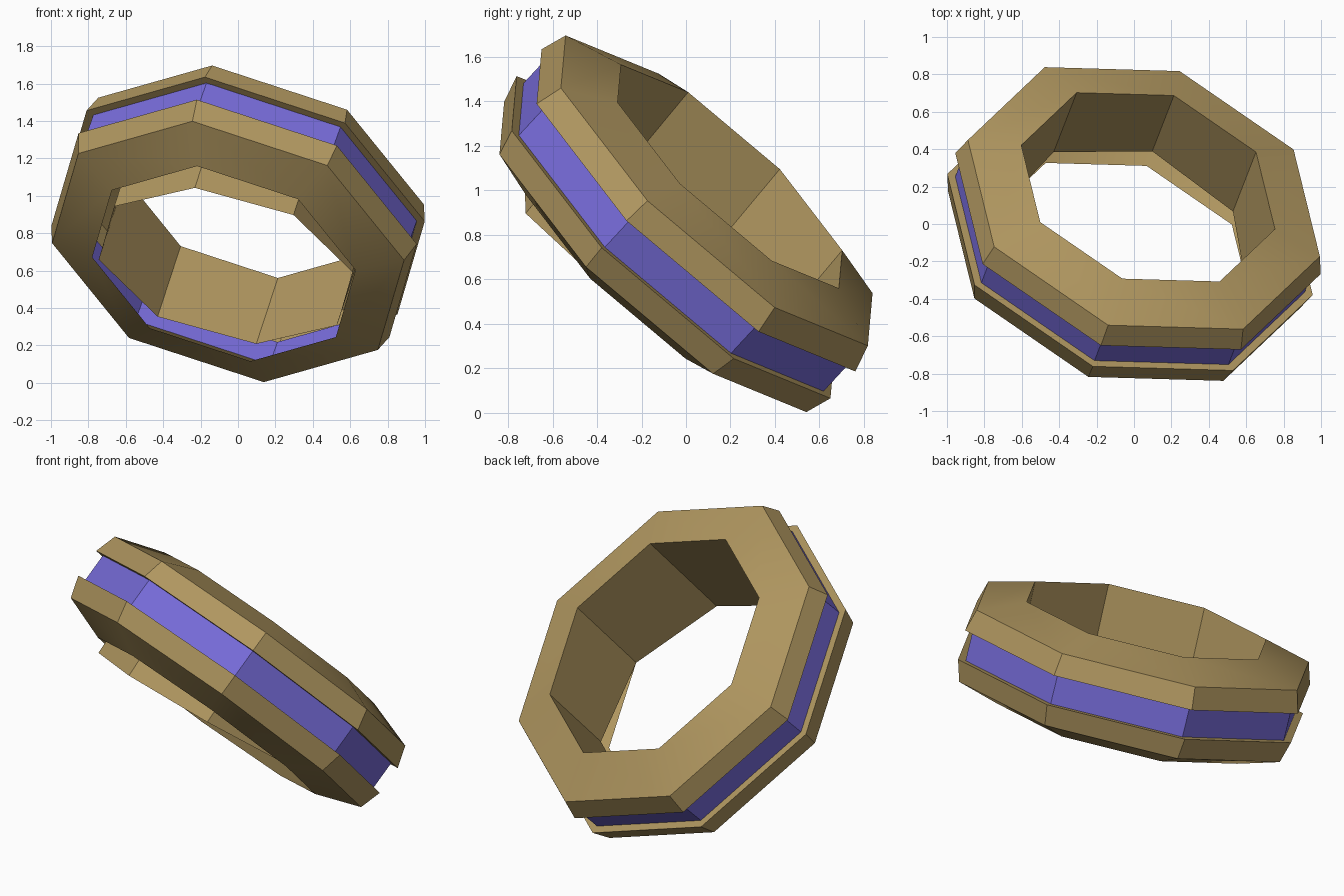
import bpy, bmesh, math
from mathutils import Vector

if "Cube" in bpy.data.objects:
    bpy.data.objects.remove(bpy.data.objects["Cube"])

# ring frame: tilted axis, and two radial directions through octagon corners
CENTRE = Vector((0, 0, 0.85))
AXIS = Vector((0.252, 0.658, 0.710)).normalized()
RAD = Vector((0.191, 0.679, -0.697))
RAD = (RAD - AXIS * RAD.dot(AXIS)).normalized()
SIDE = AXIS.cross(RAD)


def material(name, rgb):
    m = bpy.data.materials.new(name)
    m.diffuse_color = (*rgb, 1)
    m.use_nodes = True
    m.node_tree.nodes["Principled BSDF"].inputs["Base Color"].default_value = m.diffuse_color
    return m


tan = material("tan", (0.43, 0.305, 0.115))
violet = material("violet", (0.185, 0.15, 0.70))


def octagon(radius, height, tilt=0.0, shift=0.0):
    """Eight corners around the axis, optionally tilted and shifted along RAD."""
    r_dir = RAD * math.cos(tilt) + AXIS * math.sin(tilt)
    mid = CENTRE + AXIS * height + RAD * shift
    return [mid + radius * (r_dir * math.cos(i * math.pi / 4) + SIDE * math.sin(i * math.pi / 4))
            for i in range(8)]


def loft(name, loops, mat, inward=False):
    """Open shell through a list of octagon loops."""
    bm = bmesh.new()
    rings = [[bm.verts.new(p) for p in loop] for loop in loops]
    for a, b in zip(rings, rings[1:]):
        for i in range(8):
            j = (i + 1) % 8
            f = [a[i], b[i], b[j], a[j]]
            bm.faces.new(f[::-1] if inward else f)
    me = bpy.data.meshes.new(name)
    bm.to_mesh(me)
    bm.free()
    me.materials.append(mat)
    ob = bpy.data.objects.new(name, me)
    bpy.context.collection.objects.link(ob)
    bpy.ops.object.select_all(action='DESELECT')
    ob.select_set(True)
    bpy.context.view_layer.objects.active = ob
    bpy.ops.object.shade_smooth_by_angle(angle=math.radians(30))
    return ob


# upper and lower rims: sloped face, outer wall, ledge down to the band
upper = [(0.715, 0.30), (0.992, 0.21), (1.03, 0.085), (0.985, 0.085)]
lower = [(r, -h) for r, h in reversed(upper)]
lower[-1] = (0.742, -0.30)
loft("upper_rim", [octagon(*p) for p in upper], tan)
loft("lower_rim", [octagon(*p) for p in lower], tan)

# recessed coloured band
loft("band", [octagon(0.985, 0.085), octagon(0.985, -0.085)], violet)

# inner sleeve, whose lower end is slightly tilted and pokes out on one side
loft("inner_sleeve",
     [octagon(0.715, 0.30), octagon(0.715, -0.287, math.radians(9), 0.03)],
     tan, inward=True)
